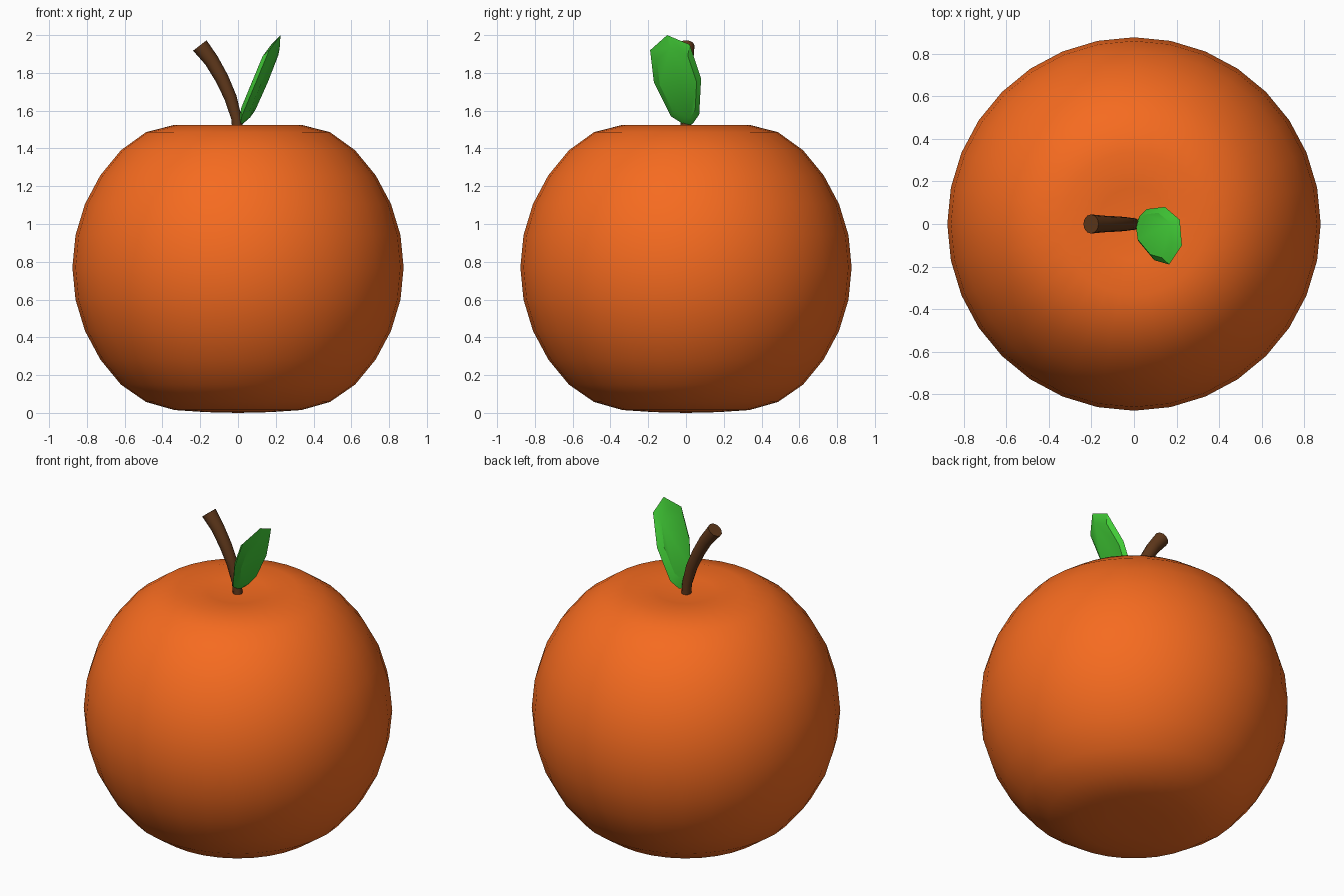
import bpy, bmesh, math
from mathutils import Vector

if "Cube" in bpy.data.objects:
    bpy.data.objects.remove(bpy.data.objects["Cube"])


def finish(name, bm, color, angle):
    bmesh.ops.recalc_face_normals(bm, faces=bm.faces[:])
    me = bpy.data.meshes.new(name)
    bm.to_mesh(me)
    bm.free()
    ob = bpy.data.objects.new(name, me)
    bpy.context.collection.objects.link(ob)
    mat = bpy.data.materials.new(name + "_colour")
    mat.diffuse_color = (*color, 1)
    mat.use_nodes = True
    mat.node_tree.nodes["Principled BSDF"].inputs["Base Color"].default_value = mat.diffuse_color
    me.materials.append(mat)
    bpy.ops.object.select_all(action='DESELECT')
    ob.select_set(True)
    bpy.context.view_layer.objects.active = ob
    bpy.ops.object.shade_smooth_by_angle(angle=math.radians(angle))
    return ob


def bridge(bm, a, b):
    n = len(a)
    for i in range(n):
        bm.faces.new((a[i], a[(i + 1) % n], b[(i + 1) % n], b[i]))


# Fruit: sphere with a shallow dimple on top and a flattened base
R, CZ = 0.877, 0.77
top = {0: 0.725, 1: 0.738, 2: 0.755, 3: 0.716}
bottom = {0: -0.77, 1: -0.766, 2: -0.755, 3: -0.712}
bm = bmesh.new()
bmesh.ops.create_uvsphere(bm, u_segments=32, v_segments=16, radius=R)
for v in bm.verts:
    k = round(math.acos(max(-1, min(1, v.co.z / R))) / (math.pi / 16))
    if k <= 3:
        v.co.z = top[k]
    elif k >= 13:
        v.co.z = bottom[16 - k]
    v.co.z += CZ
finish("fruit", bm, (0.92, 0.147, 0.014), 60)

# Stem: curved tube, widening towards its cut end
path = [(0.0, 1.47, 0.028), (-0.008, 1.56, 0.028), (-0.04, 1.67, 0.033),
        (-0.085, 1.77, 0.036), (-0.14, 1.865, 0.039), (-0.202, 1.945, 0.045)]
bm = bmesh.new()
rings = []
for i, (x, z, r) in enumerate(path):
    p, q = path[max(i - 1, 0)], path[min(i + 1, len(path) - 1)]
    t = Vector((q[0] - p[0], 0, q[1] - p[1])).normalized()
    side, up = Vector((0, 1, 0)), Vector((t.z, 0, -t.x))
    rings.append([bm.verts.new(Vector((x, 0, z))
                  + r * (math.cos(a) * up + math.sin(a) * side))
                  for a in (math.tau * j / 12 for j in range(12))])
for a, b in zip(rings, rings[1:]):
    bridge(bm, a, b)
bm.faces.new(rings[0])
bm.faces.new(rings[-1])
finish("stem", bm, (0.117, 0.04, 0.011), 40)

# Leaf: thick tilted blade with bevelled faces on both sides
outline = [Vector(p) for p in (
    (0.01, 0.0, 1.52), (0.02, -0.08, 1.57), (0.095, -0.17, 1.75),
    (0.165, -0.19, 1.92), (0.225, -0.10, 2.0), (0.215, 0.02, 1.95),
    (0.145, 0.08, 1.77), (0.06, 0.07, 1.58), (0.025, 0.035, 1.53))]
centre = sum(outline, Vector()) / len(outline)
normal = Vector((-0.9, -0.08, 0.42)).normalized()
bm = bmesh.new()
rim = [bm.verts.new(p) for p in outline]
for s in (1, -1):
    inner = [bm.verts.new(centre + (p - centre) * 0.78 + normal * 0.024 * s)
             for p in outline]
    bridge(bm, rim, inner)
    bm.faces.new(inner)
finish("leaf", bm, (0.054, 0.61, 0.038), 30)
